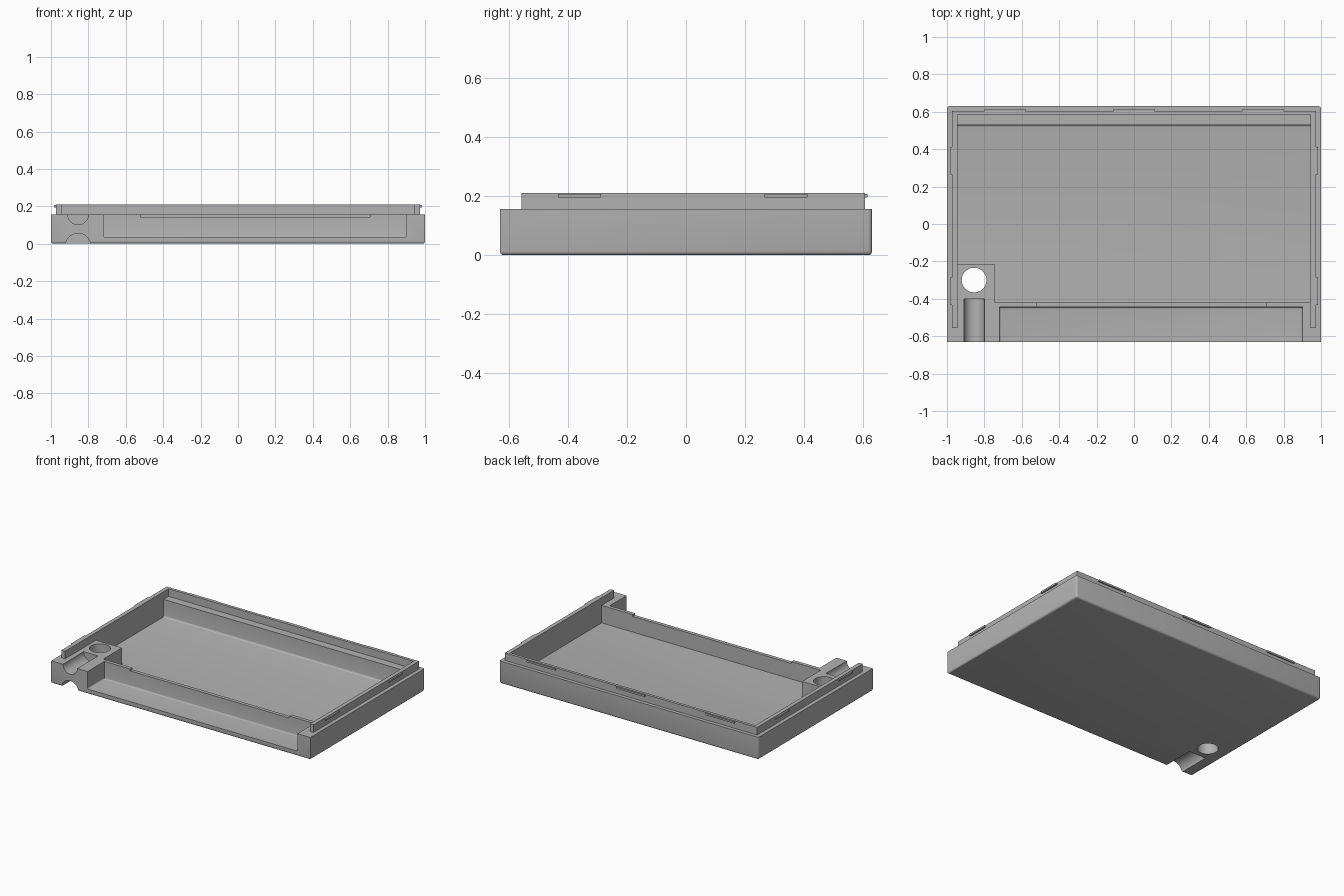
import bpy, bmesh, math
from mathutils import Matrix

if "Cube" in bpy.data.objects:
    bpy.data.objects.remove(bpy.data.objects["Cube"], do_unlink=True)

grey = bpy.data.materials.new("plain grey")
grey.use_nodes = True
COLOR = (0.45, 0.45, 0.45, 1)
grey.diffuse_color = COLOR
grey.node_tree.nodes["Principled BSDF"].inputs["Base Color"].default_value = COLOR


def finish(name, bm):
    bmesh.ops.recalc_face_normals(bm, faces=bm.faces)
    mesh = bpy.data.meshes.new(name)
    bm.to_mesh(mesh)
    bm.free()
    mesh.materials.append(grey)
    obj = bpy.data.objects.new(name, mesh)
    bpy.context.collection.objects.link(obj)
    return obj


def prism(name, outline, z0, z1, round_rule=None, radius=0.012):
    """Extrude a plan outline; round the edges whose midpoint/direction fits the rule."""
    bm = bmesh.new()
    face = bm.faces.new([bm.verts.new((x, y, z0)) for x, y in outline])
    top = bmesh.ops.extrude_face_region(bm, geom=[face])["geom"]
    for v in top:
        if isinstance(v, bmesh.types.BMVert):
            v.co.z = z1
    if round_rule:
        edges = [e for e in bm.edges if round_rule(
            (e.verts[0].co + e.verts[1].co) / 2, abs(e.verts[0].co.z - e.verts[1].co.z) > 0.01)]
        bmesh.ops.bevel(bm, geom=edges, offset=radius, segments=4, profile=0.5, affect='EDGES')
    return finish(name, bm)


def box(name, x0, x1, y0, y1, z0, z1, *rounding):
    return prism(name, [(x0, y0), (x1, y0), (x1, y1), (x0, y1)], z0, z1, *rounding)


def rod(name, center, radius, depth, along_y=False):
    bm = bmesh.new()
    turn = Matrix.Rotation(math.pi / 2, 4, 'X') if along_y else Matrix()
    bmesh.ops.create_cone(bm, cap_ends=True, segments=48, radius1=radius, radius2=radius,
                          depth=depth, matrix=Matrix.Translation(center) @ turn)
    return finish(name, bm)


def cut(target, cutter):
    cutter.hide_render = True
    mod = target.modifiers.new("cut", 'BOOLEAN')
    mod.operation, mod.solver, mod.object = 'DIFFERENCE', 'EXACT', cutter
    bpy.context.view_layer.objects.active = target
    bpy.ops.object.modifier_apply(modifier=mod.name)
    bpy.data.objects.remove(cutter, do_unlink=True)


W, D, RIM, TOP, FLOOR = 1.0, 0.63, 0.157, 0.21, 0.035
IN_X, LIP_X = 0.945, 0.973

# Tray body with rounded underside and back corners
body = box("tray_body", -W, W, -D, D, 0, RIM,
           lambda m, upright: m.z < 0.01 or (upright and m.y > 0), 0.014)

# Main pocket, leaving a solid block in the front right corner
pocket = [(-IN_X, 0.53), (IN_X, 0.53), (IN_X, -0.42),
          (-0.745, -0.42), (-0.745, -0.215), (-IN_X, -0.215)]
cut(body, prism("pocket_cutter", pocket, FLOOR, 0.4,
                lambda m, upright: m.z < 0.05 and m.y > 0.5))

# Front recess, open to the front and top
cut(body, box("recess_cutter", -0.72, 0.9, -0.8, -0.445, FLOOR, 0.4,
              lambda m, upright: m.z < 0.05 and m.y > -0.7, 0.01))

# Shallow notch along the thin dividing wall
cut(body, box("notch_cutter", -0.52, 0.705, -0.46, -0.4, 0.144, 0.4))

# Corner block: through hole, upper channel and lower channel
HOLE_X = -0.855
cut(body, rod("hole_cutter", (HOLE_X, -0.3, 0.1), 0.066, 0.6))
cut(body, rod("upper_channel_cutter", (HOLE_X, -0.6, RIM), 0.055, 0.4, True))
cut(body, rod("lower_channel_cutter", (HOLE_X, -0.6, -0.01), 0.066, 0.4, True))

# Raised U-shaped lip
lip = prism("raised_lip", [(-LIP_X, -0.557), (-LIP_X, 0.605), (LIP_X, 0.605), (LIP_X, -0.557),
                           (IN_X, -0.557), (IN_X, 0.585), (-IN_X, 0.585), (-IN_X, -0.557)],
            RIM, TOP)

# Snap ridges on the outside of the lip
clips = []
for i, x in enumerate((-0.69, 0, 0.69)):
    clips.append(box(f"back_clip_{i + 1}", x - 0.11, x + 0.11, 0.6, 0.614, 0.195, 0.207))
for side, s in (("left", 1), ("right", -1)):
    for place, y in (("front", -0.36), ("back", 0.338)):
        x0, x1 = sorted((s * 0.968, s * 0.984))
        clips.append(box(f"{side}_{place}_clip", x0, x1, y - 0.073, y + 0.073, 0.195, 0.207))

# Smooth the rounded parts, keep hard edges
bpy.ops.object.select_all(action='DESELECT')
for obj in [body, lip] + clips:
    obj.select_set(True)
bpy.context.view_layer.objects.active = body
bpy.ops.object.shade_smooth_by_angle(angle=math.radians(30))
